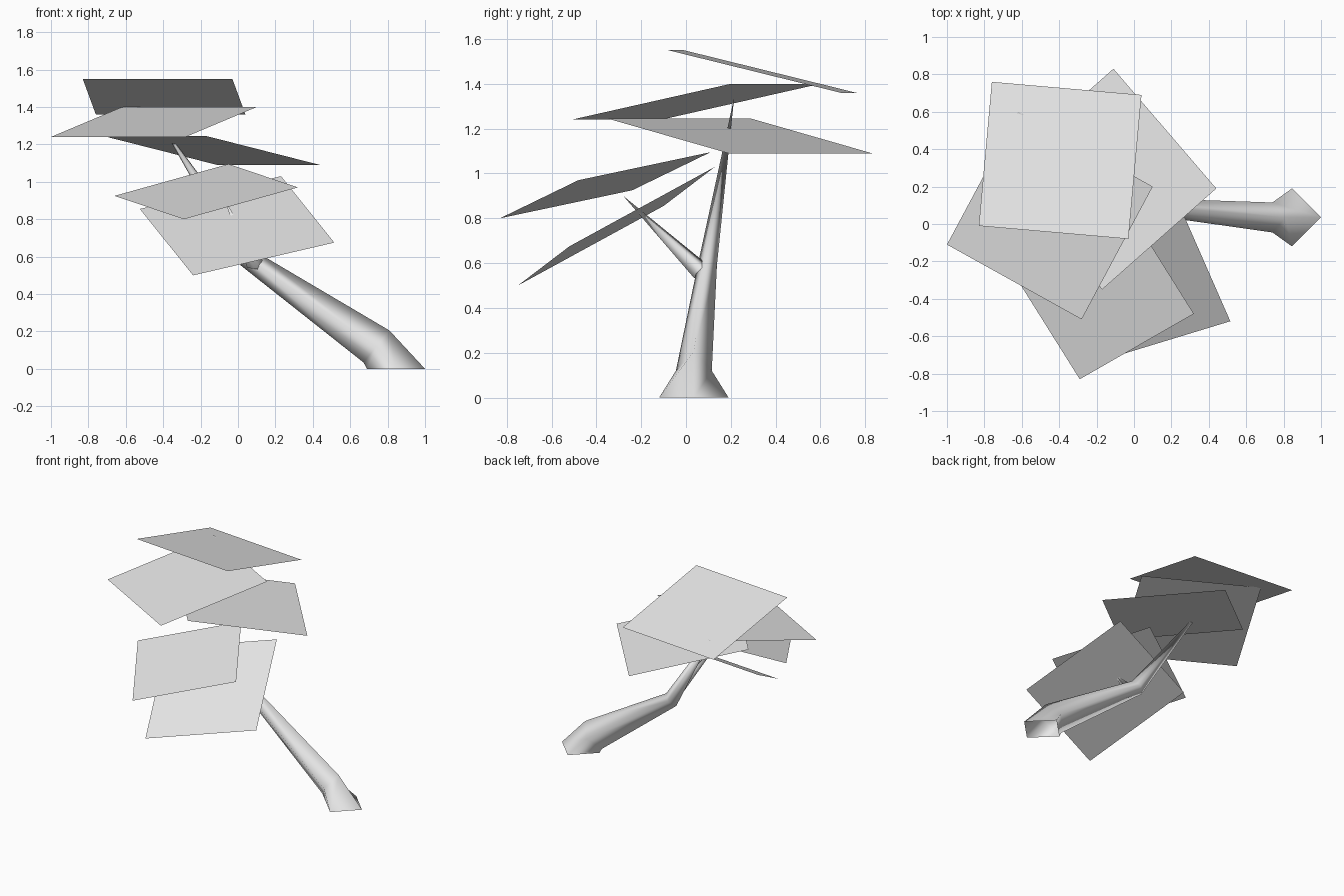
import bpy
import bmesh
from mathutils import Vector

default_cube = bpy.data.objects.get("Cube")
if default_cube:
    bpy.data.objects.remove(default_cube, do_unlink=True)

# One plain grey for the whole tree
grey = bpy.data.materials.new("pale_grey")
grey.use_nodes = True
colour = (0.8, 0.8, 0.8, 1)
grey.diffuse_color = colour
grey.node_tree.nodes["Principled BSDF"].inputs["Base Color"].default_value = colour


def finish(name, bm, smooth):
    mesh = bpy.data.meshes.new(name)
    bm.to_mesh(mesh)
    bm.free()
    mesh.materials.append(grey)
    for poly in mesh.polygons:
        poly.use_smooth = smooth
    obj = bpy.data.objects.new(name, mesh)
    bpy.context.collection.objects.link(obj)
    return obj


def limb(name, stations, tip):
    """Four-sided tapering tube through (centre, axis, height radius, side radius), ending in a point."""
    bm = bmesh.new()
    rings = []
    for centre, axis, across, sideways in stations:
        axis = Vector(axis).normalized()
        u = Vector((0, 1, 0)).cross(axis).normalized()
        v = axis.cross(u)
        offsets = (u * across, v * sideways, -u * across, -v * sideways)
        rings.append([bm.verts.new(Vector(centre) + o) for o in offsets])
    point = bm.verts.new(tip)
    for i in range(4):
        j = (i + 1) % 4
        for low, high in zip(rings, rings[1:]):
            bm.faces.new((low[i], low[j], high[j], high[i]))
        bm.faces.new((rings[-1][i], rings[-1][j], point))
    return finish(name, bm, True)


def leaf_card(name, a, b, c):
    """Flat square from three neighbouring corners, upper side up."""
    a, b, c = Vector(a), Vector(b), Vector(c)
    bm = bmesh.new()
    face = bm.faces.new([bm.verts.new(p) for p in (a, b, c, a + c - b)])
    face.normal_update()
    if face.normal.z < 0:
        face.normal_flip()
    return finish(name, bm, False)


# Leaning trunk with a flared foot and a bend
limb("trunk", [
    ((0.845, 0.035, 0), (0, 0, 1), 0.155, 0.155),
    ((0.74, 0.035, 0.12), (-0.78, 0, 0.63), 0.11, 0.08),
    ((0.055, 0.095, 0.59), (-0.66, 0, 0.75), 0.055, 0.043),
], (-0.43, 0.215, 1.34))

# Thin side branch reaching forward
limb("side_branch", [
    ((0.09, 0.07, 0.56), (-0.16, -0.35, 0.34), 0.045, 0.045),
], (-0.07, -0.28, 0.9))

# Foliage cards, top to bottom
leaf_card("top_leaf_card", (-0.76, 0.76, 1.36), (0.04, 0.69, 1.36), (-0.03, -0.08, 1.55))
leaf_card("left_leaf_card", (-1.0, -0.11, 1.24), (-0.28, -0.51, 1.24), (0.1, 0.2, 1.4))
leaf_card("back_leaf_card", (-0.11, 0.83, 1.09), (0.44, 0.19, 1.09), (-0.17, -0.35, 1.245))
leaf_card("front_leaf_card", (-0.29, -0.83, 0.8), (0.32, -0.48, 0.97), (-0.05, 0.11, 1.095))
leaf_card("low_leaf_card", (-0.24, -0.75, 0.5), (0.515, -0.52, 0.675), (0.23, 0.13, 1.03))
